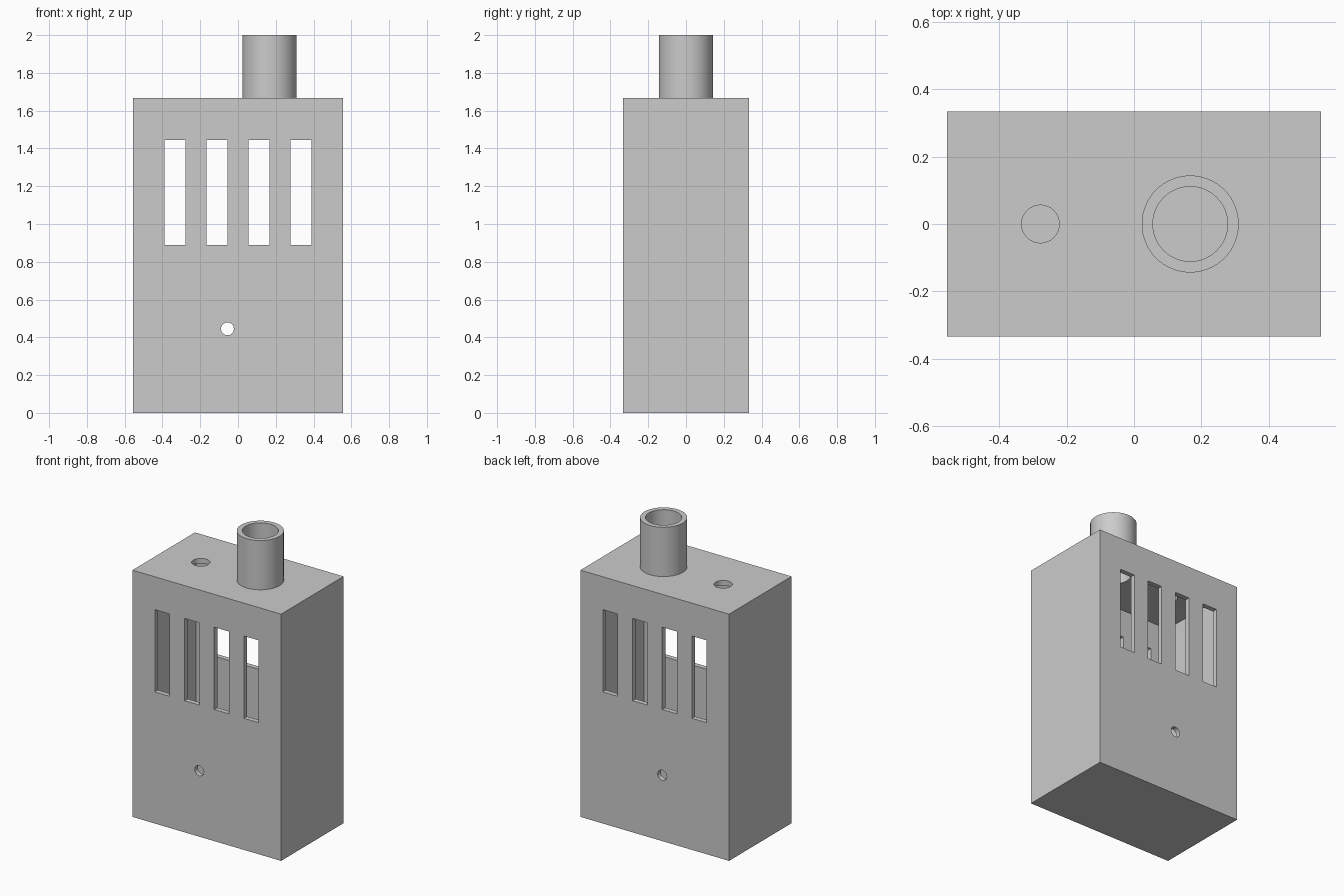
import bpy
import math

cube = bpy.data.objects.get("Cube")
if cube:
    bpy.data.objects.remove(cube, do_unlink=True)

# Main dimensions
WIDTH, DEPTH, HEIGHT, TOTAL = 1.111, 0.667, 1.667, 2.0
WALL = 0.033
SPOUT_X, SPOUT_R, BORE_R = 0.167, 0.144, 0.111

grey = bpy.data.materials.new("plain grey")
grey.use_nodes = True
grey.diffuse_color = (0.6, 0.6, 0.6, 1)
grey.node_tree.nodes["Principled BSDF"].inputs["Base Color"].default_value = (0.6, 0.6, 0.6, 1)


def box(name, size, centre):
    bpy.ops.mesh.primitive_cube_add(size=1, location=centre)
    ob = bpy.context.object
    ob.name = name
    ob.scale = size
    bpy.ops.object.transform_apply(location=True, rotation=True, scale=True)
    return ob


def cylinder(name, radius, length, centre, tilt=0.0):
    bpy.ops.mesh.primitive_cylinder_add(vertices=64, radius=radius, depth=length,
                                        location=centre, rotation=(tilt, 0, 0))
    ob = bpy.context.object
    ob.name = name
    bpy.ops.object.transform_apply(location=True, rotation=True, scale=True)
    return ob


def cut(target, cutter):
    cutter.hide_render = True
    mod = target.modifiers.new("cut", 'BOOLEAN')
    mod.operation = 'DIFFERENCE'
    mod.solver = 'EXACT'
    mod.object = cutter
    bpy.context.view_layer.objects.active = target
    bpy.ops.object.modifier_apply(modifier=mod.name)
    bpy.data.objects.remove(cutter, do_unlink=True)


# Hollow housing with closed floor and lid
housing = box("housing", (WIDTH, DEPTH, HEIGHT), (0, 0, HEIGHT / 2))
cut(housing, box("cavity", (WIDTH - 2 * WALL, DEPTH - 2 * WALL, HEIGHT - 2 * WALL),
                 (0, 0, HEIGHT / 2)))

# Four vent slots through front and back
for i in range(4):
    x = (i - 1.5) * 0.222
    cut(housing, box("slot", (0.111, 1, 0.556), (x, 0, 1.167)))

# Small cable hole through front and back
cut(housing, cylinder("cable_hole", 0.034, 1, (-0.056, 0, 0.445), math.pi / 2))

# Lid openings: small round hole and the spout bore
cut(housing, cylinder("lid_hole", 0.056, 0.2, (-0.278, 0, HEIGHT)))
cut(housing, cylinder("lid_bore", BORE_R, 0.2, (SPOUT_X, 0, HEIGHT)))

# Open spout on the lid
spout = cylinder("spout", SPOUT_R, TOTAL - HEIGHT, (SPOUT_X, 0, (TOTAL + HEIGHT) / 2))
cut(spout, cylinder("spout_bore", BORE_R, 1, (SPOUT_X, 0, HEIGHT)))

# Colour and shading
for ob in (housing, spout):
    ob.data.materials.clear()
    ob.data.materials.append(grey)
    bpy.ops.object.select_all(action='DESELECT')
    ob.select_set(True)
    bpy.context.view_layer.objects.active = ob
    bpy.ops.object.shade_smooth_by_angle(angle=math.radians(30))
